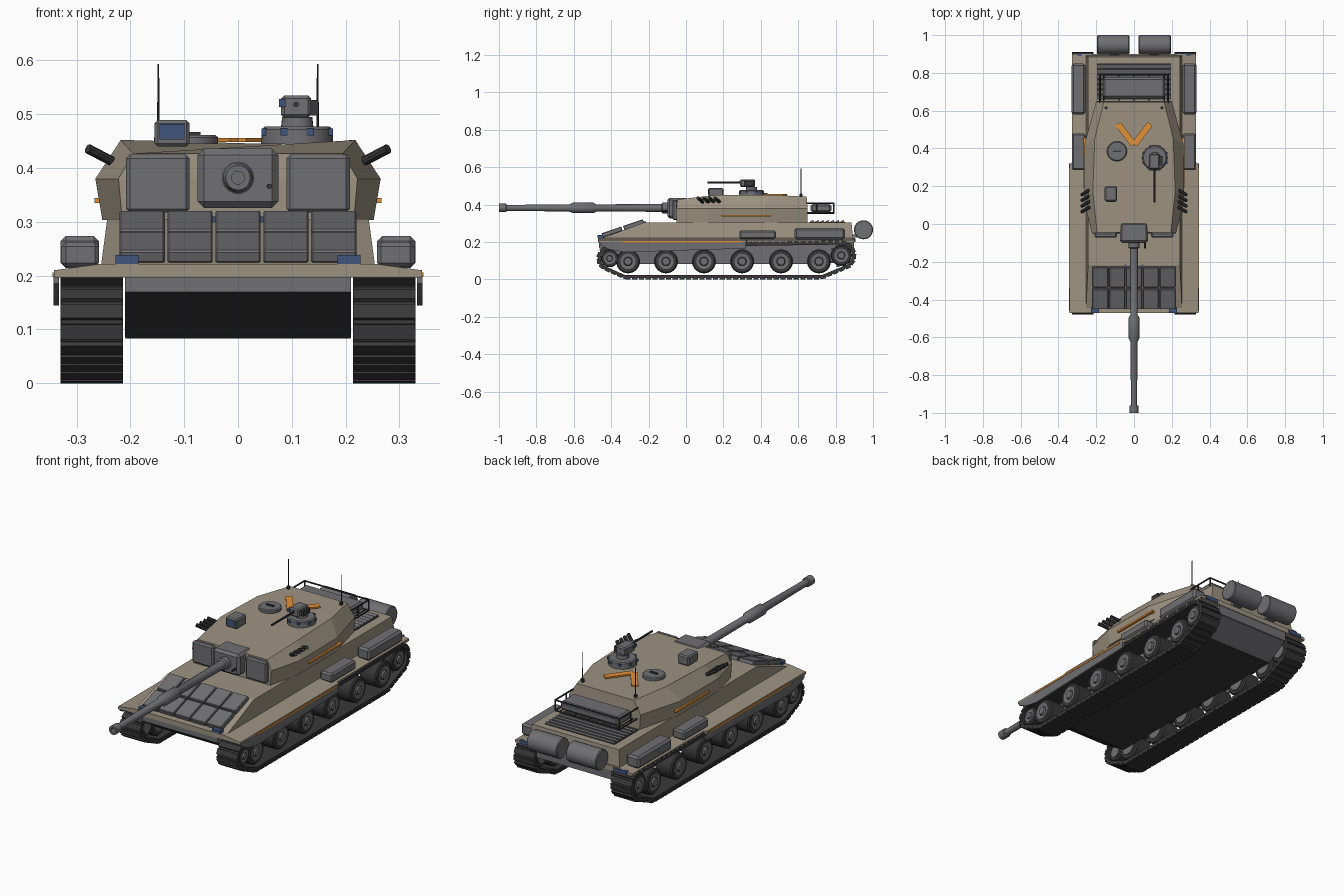
import bpy, bmesh, math
from mathutils import Vector, Matrix, geometry

if "Cube" in bpy.data.objects:
    bpy.data.objects.remove(bpy.data.objects["Cube"])


def mat(name, rgb):
    m = bpy.data.materials.new(name)
    m.diffuse_color = (*rgb, 1)
    m.use_nodes = True
    m.node_tree.nodes["Principled BSDF"].inputs["Base Color"].default_value = m.diffuse_color
    return m


TAN = mat("tan_paint", (0.34, 0.29, 0.22))
GREY = mat("mid_grey", (0.16, 0.16, 0.17))
DARK = mat("dark_grey", (0.04, 0.04, 0.04))
ORANGE = mat("orange_marking", (0.75, 0.28, 0.04))
BLUE = mat("blue_glass", (0.05, 0.09, 0.2))


def finish(name, bm, m, smooth=False):
    bmesh.ops.recalc_face_normals(bm, faces=bm.faces)
    me = bpy.data.meshes.new(name)
    bm.to_mesh(me)
    bm.free()
    ob = bpy.data.objects.new(name, me)
    bpy.context.collection.objects.link(ob)
    me.materials.append(m)
    if smooth:
        bpy.ops.object.select_all(action='DESELECT')
        ob.select_set(True)
        bpy.context.view_layer.objects.active = ob
        bpy.ops.object.shade_smooth_by_angle(angle=math.radians(35))
    return ob


def box(name, x, y, z, m=GREY, bevel=0.0, rot=None):
    """Box from (min, max) ranges, optionally bevelled and rotated about its centre."""
    bm = bmesh.new()
    bmesh.ops.create_cube(bm, size=1)
    size = [r[1] - r[0] for r in (x, y, z)]
    bmesh.ops.scale(bm, vec=size, verts=bm.verts)
    if bevel:
        bmesh.ops.bevel(bm, geom=bm.edges[:], offset=bevel, segments=1, affect='EDGES')
    ctr = Matrix.Translation([(r[0] + r[1]) / 2 for r in (x, y, z)])
    bm.transform(ctr @ rot.to_4x4() if rot else ctr)
    return finish(name, bm, m)


def loft(name, rings, m, closed=False, smooth=False):
    """Skin between rings of equal point count; caps the ends unless closed."""
    bm = bmesh.new()
    vs = [[bm.verts.new(p) for p in r] for r in rings]
    n = len(vs[0])
    for a, b in zip(vs, vs[1:] + ([vs[0]] if closed else [])):
        for i in range(n):
            j = (i + 1) % n
            bm.faces.new((a[i], a[j], b[j], b[i]))
    if not closed:
        bm.faces.new(vs[0])
        bm.faces.new(vs[-1])
    return finish(name, bm, m, smooth)


def lathe(name, start, direction, profile, m=GREY, n=20):
    """Round part: profile of (distance along axis, radius)."""
    q = Vector(direction).to_track_quat('Z', 'Y')
    ang = [math.tau * i / n for i in range(n)]
    rings = [[Vector(start) + q @ Vector((r * math.cos(a), r * math.sin(a), d)) for a in ang]
             for d, r in profile]
    return loft(name, rings, m, smooth=True)


def rod(name, a, b, r, m=GREY, n=8):
    d = Vector(b) - Vector(a)
    return lathe(name, a, d, [(0, r), (d.length, r)], m, n)


def sym(half):
    """Full ring from right-hand points ordered front to back."""
    return half + [(-x, y, z) for x, y, z in reversed(half)]


# Hull: lower tub, fenders and upper body
tub = [(-0.465, 0.2), (-0.465, 0.17), (-0.33, 0.085), (0.77, 0.085), (0.885, 0.15), (0.885, 0.21)]
loft("lower_hull", [[(x, y, z) for y, z in tub] for x in (-0.21, 0.21)], GREY)
box("belly_plate", (-0.209, 0.209), (-0.33, 0.77), (0.083, 0.09), DARK)
loft("nose_plate", [[(x, -0.467, 0.17), (x, -0.33, 0.083), (x, -0.32, 0.09), (x, -0.45, 0.17)]
                    for x in (-0.209, 0.209)], DARK)


def fender_ring(w1, w2, z):
    return sym([(w1, -0.47, z), (w1, 0.32, z), (w2, 0.325, z), (w2, 0.9, z)])


loft("fenders", [fender_ring(0.342, 0.328, 0.197), fender_ring(0.342, 0.328, 0.21),
                 fender_ring(0.255, 0.253, 0.222)], TAN)
loft("upper_hull", [sym([(0.255, -0.465, 0.215), (0.255, 0.893, 0.215)]),
                    sym([(0.243, -0.22, 0.305), (0.243, 0.885, 0.305)])], TAN)
box("rear_plate", (-0.21, 0.21), (0.88, 0.897), (0.15, 0.21), GREY)

# Reactive armour tiles on the sloped front
tilt = Matrix.Rotation(math.atan2(0.085, 0.25), 3, 'X')
for row, (yc, zc) in enumerate(((-0.395, 0.253), (-0.28, 0.292))):
    for col in range(5):
        xc = (col - 2) * 0.089
        box(f"armour_tile_{row}_{col}", (xc - 0.042, xc + 0.042), (yc - 0.056, yc + 0.056),
            (zc - 0.012, zc + 0.012), GREY, 0.003, tilt)

# Running gear: one outline wrapped around all wheels
WHEELS = [-0.31, -0.107, 0.096, 0.30, 0.508, 0.711]


def track_outline(grow):
    pts = []
    for y, z, r in ((-0.408, 0.112, 0.06), (-0.31, 0.096, 0.086), (0.711, 0.096, 0.086), (0.83, 0.128, 0.07)):
        pts += [Vector((y + (r + grow) * math.cos(a), z + (r + grow) * math.sin(a)))
                for a in (math.tau * i / 24 for i in range(24))]
    return [pts[i] for i in geometry.convex_hull_2d(pts)]


outer, inner = track_outline(0.004), track_outline(-0.012)
pads = []
carry = 0.0
for a, b in zip(outer, outer[1:] + outer[:1]):
    d = b - a
    while carry < d.length:
        pads.append((a + d.normalized() * carry, math.atan2(d.y, d.x)))
        carry += 0.036
    carry -= d.length

for s, side in ((1, "right"), (-1, "left")):
    xr = lambda a, b: (min(s * a, s * b), max(s * a, s * b))
    x0, x1 = s * 0.215, s * 0.328
    loft(f"track_{side}", [[(x0, *o), (x1, *o), (x1, *i), (x0, *i)] for o, i in zip(outer, inner)],
         DARK, closed=True)
    # Track pads
    bm = bmesh.new()
    for p, ang in pads:
        g = bmesh.ops.create_cube(bm, size=1, matrix=Matrix.Translation((s * 0.2715, p.x, p.y))
                                  @ Matrix.Rotation(ang, 4, 'X') @ Matrix.Diagonal((0.116, 0.028, 0.012, 1)))
    finish(f"track_pads_{side}", bm, DARK)
    # Wheels with tyre, dished disc and hub cap
    wheels = [(y, 0.096, 0.064) for y in WHEELS] + [(-0.408, 0.112, 0.047), (0.83, 0.128, 0.056)]
    for k, (y, z, r) in enumerate(wheels):
        lathe(f"tyre_{side}_{k}", (s * 0.225, y, z), (s, 0, 0),
              [(0, r * 0.9), (0.006, r), (0.088, r), (0.094, r * 0.9)], DARK, 24)
        lathe(f"wheel_disc_{side}_{k}", (s * 0.22, y, z), (s, 0, 0),
              [(0, r * 0.65), (0.101, r * 0.65), (0.101, r * 0.5), (0.098, r * 0.35),
               (0.107, r * 0.3), (0.107, r * 0.12)], GREY, 20)
    for k in range(10):
        a = math.tau * k / 10
        c = Vector((0, 0.83 + 0.057 * math.cos(a), 0.128 + 0.057 * math.sin(a)))
        box(f"sprocket_tooth_{side}_{k}", xr(0.25, 0.3), (c.y - 0.007, c.y + 0.007), (c.z - 0.007, c.z + 0.007))
    # Side skirt and its marking
    skirt = [(-0.46, 0.2), (-0.46, 0.185), (-0.41, 0.16), (-0.33, 0.145), (0.32, 0.165), (0.32, 0.2)]
    loft(f"side_skirt_{side}", [[(s * x, y, z) for y, z in skirt] for x in (0.333, 0.343)], GREY)
    box(f"hull_stripe_{side}", xr(0.34, 0.345), (-0.34, 0.3), (0.198, 0.206), ORANGE)
    # Stowage boxes on the fenders
    box(f"stowage_box_front_{side}", xr(0.258, 0.328), (0.285, 0.48), (0.216, 0.262), GREY, 0.008)
    box(f"stowage_box_rear_{side}", xr(0.258, 0.33), (0.58, 0.85), (0.214, 0.274), GREY, 0.01)
    # Lights
    box(f"head_light_{side}", xr(0.185, 0.228), (-0.472, -0.44), (0.222, 0.238), BLUE)
    box(f"tail_light_{side}", xr(0.225, 0.3), (0.89, 0.905), (0.2, 0.218), BLUE)
    box(f"glacis_hook_{side}", xr(0.04, 0.05), (-0.235, -0.215), (0.292, 0.31), BLUE)
    # Rear fuel drum and strap
    lathe(f"fuel_drum_{side}", (s * 0.025, 0.949, 0.265), (s, 0, 0),
          [(0, 0.047), (0.004, 0.051), (0.166, 0.051), (0.17, 0.047)], GREY, 24)
    box(f"drum_bracket_{side}", xr(0.08, 0.13), (0.88, 0.93), (0.225, 0.24))
    # Turret cheek armour, marking and smoke launchers
    box(f"cheek_armour_{side}", xr(0.09, 0.208), (-0.072, -0.045), (0.317, 0.425), GREY, 0.007)
    box(f"turret_stripe_{side}", xr(0.252, 0.267), (0.19, 0.455), (0.335, 0.344), ORANGE)
    for k in range(4):
        y = 0.075 + k * 0.03
        rod(f"smoke_launcher_{side}_{k}", (s * 0.235, y + 0.015, 0.413), (s * 0.279, y - 0.012, 0.436), 0.009, DARK, 10)
    # Aerials
    lathe(f"aerial_{side}", (s * 0.148, 0.615, 0.435), (0, 0, 1),
          [(0, 0.008), (0.022, 0.008), (0.024, 0.0025), (0.158, 0.0015)], DARK, 8)
    # Roof chevron
    a, b = Vector((s * 0.002, 0.42, 0.452)), Vector((s * 0.085, 0.53, 0.452))
    w = Vector((s * 0.013, -0.010, 0))
    loft(f"roof_chevron_{side}", [[p + Vector((0, 0, h)) for p in (a - w, a + w, b + w, b - w)]
                                  for h in (-0.004, 0.004)], ORANGE)
    # Bustle rack side rails
    for z in (0.355, 0.408):
        rod(f"rack_side_rail_{side}_{z}", (s * 0.18, 0.63, z), (s * 0.18, 0.79, z), 0.004, DARK)
    for y in (0.7, 0.79):
        rod(f"rack_post_{side}_{y}", (s * 0.18, y, 0.355), (s * 0.18, y, 0.408), 0.004, DARK)

# Engine deck louvres
box("engine_deck", (-0.195, 0.195), (0.66, 0.85), (0.3, 0.308), DARK)
for k in range(7):
    y = 0.675 + k * 0.027
    box(f"deck_louvre_{k}", (-0.192, 0.192), (y - 0.009, y + 0.009), (0.305, 0.314), GREY, 0,
        Matrix.Rotation(0.3, 3, 'X'))

# Turret shell
loft("turret", [
    sym([(0.215, -0.05, 0.303), (0.252, 0.12, 0.303), (0.252, 0.42, 0.303), (0.195, 0.65, 0.303)]),
    sym([(0.222, -0.05, 0.38), (0.265, 0.12, 0.38), (0.263, 0.42, 0.38), (0.2, 0.65, 0.38)]),
    sym([(0.195, -0.045, 0.427), (0.218, 0.17, 0.452), (0.208, 0.45, 0.452), (0.16, 0.645, 0.442)])], TAN)
rod("turret_ring", (0, 0.3, 0.295), (0, 0.3, 0.306), 0.22, DARK, 32)

# Mantlet and main gun
box("mantlet", (-0.075, 0.075), (-0.1, 0.01), (0.326, 0.436), GREY, 0.012)
lathe("main_gun", (0, -0.08, 0.382), (0, -1, 0),
      [(0, 0.03), (0.045, 0.03), (0.05, 0.021), (0.4, 0.019), (0.415, 0.028), (0.525, 0.028), (0.545, 0.019),
       (0.88, 0.016), (0.882, 0.023), (0.92, 0.023), (0.92, 0.012), (0.86, 0.012)], GREY, 20)
rod("coaxial_gun", (0.058, -0.13, 0.366), (0.058, -0.09, 0.366), 0.005, DARK)

# Commander cupola with periscopes and remote weapon
lathe("cupola", (0.11, 0.35, 0.445), (0, 0, 1), [(0, 0.067), (0.027, 0.066), (0.032, 0.06), (0.032, 0.03), (0.05, 0.028)], GREY, 24)
for k in range(8):
    a = math.tau * (k + 0.5) / 8
    c = Vector((0.11 + 0.064 * math.cos(a), 0.35 + 0.064 * math.sin(a), 0.466))
    box(f"periscope_{k}", (c.x - 0.007, c.x + 0.007), (c.y - 0.007, c.y + 0.007), (0.46, 0.473), BLUE)
box("weapon_housing", (0.08, 0.136), (0.29, 0.37), (0.493, 0.535), GREY, 0.006)
box("weapon_sight", (0.076, 0.088), (0.285, 0.31), (0.513, 0.528), BLUE)
box("ammo_box", (0.134, 0.15), (0.31, 0.36), (0.498, 0.526), DARK)
rod("weapon_barrel", (0.108, 0.115, 0.518), (0.108, 0.3, 0.518), 0.005, DARK)

# Loader hatch and gunner sight
lathe("loader_hatch", (-0.09, 0.385, 0.445), (0, 0, 1), [(0, 0.053), (0.012, 0.053), (0.016, 0.048)], GREY, 24)
box("hatch_handle", (-0.11, -0.07), (0.38, 0.39), (0.46, 0.467), DARK)
box("gunner_sight", (-0.155, -0.09), (0.12, 0.2), (0.44, 0.489), GREY, 0.006)
box("sight_glass", (-0.146, -0.099), (0.117, 0.125), (0.453, 0.482), BLUE)

# Bustle stowage and rear rack rails
box("bustle_stowage", (-0.165, 0.165), (0.665, 0.778), (0.357, 0.403), GREY, 0.012)
for z in (0.355, 0.408):
    rod(f"rack_rear_rail_{z}", (-0.18, 0.79, z), (0.18, 0.79, z), 0.004, DARK)
for k in range(5):
    x = (k - 2) * 0.08
    rod(f"rack_floor_bar_{k}", (x, 0.64, 0.352), (x, 0.79, 0.352), 0.003, DARK, 6)
